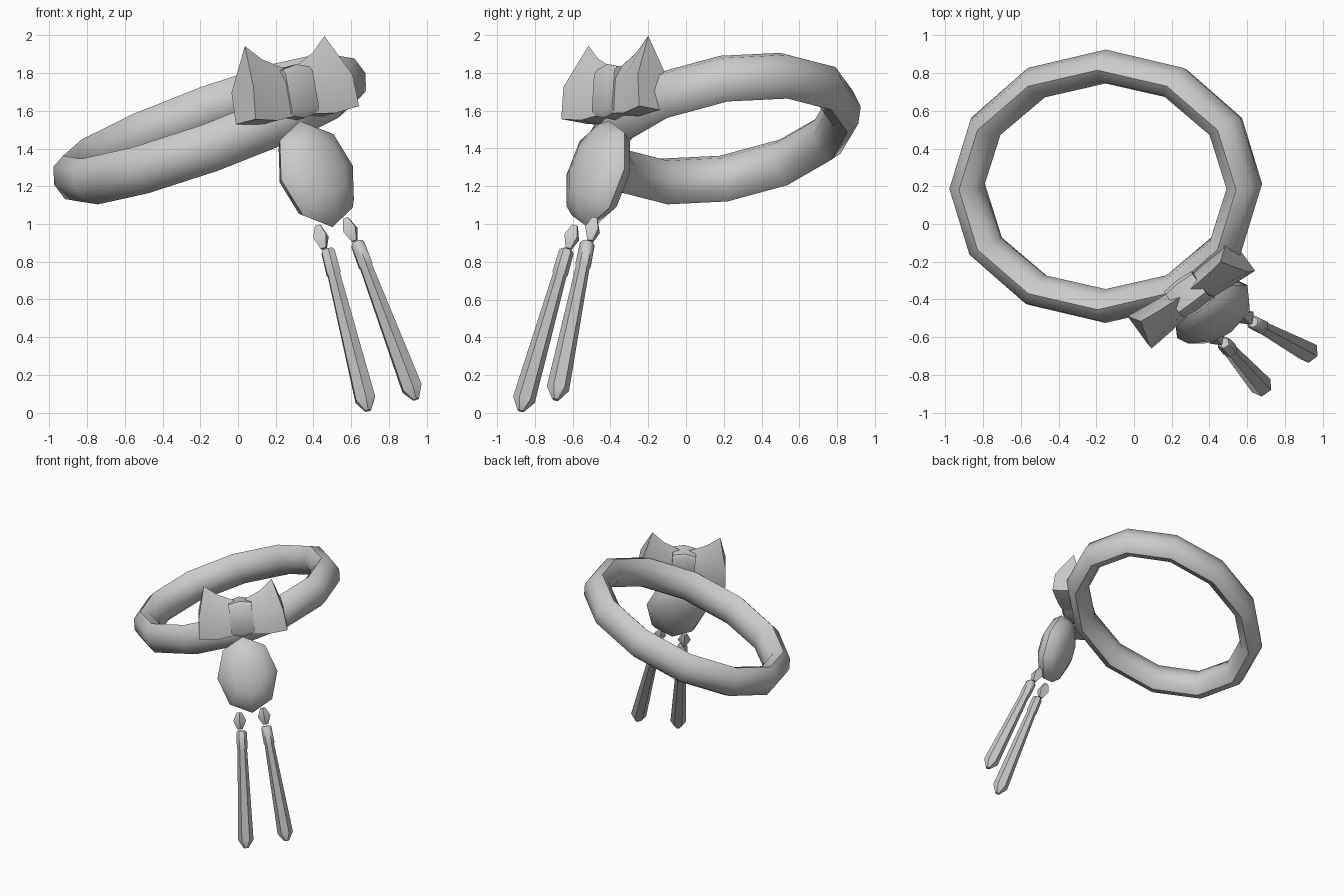
import bpy, bmesh
from math import sin, cos, pi, radians
from mathutils import Vector, Matrix

cube = bpy.data.objects.get("Cube")
if cube:
    bpy.data.objects.remove(cube, do_unlink=True)

grey = bpy.data.materials.new("plain_grey")
grey.use_nodes = True
grey.diffuse_color = (0.6, 0.6, 0.6, 1)
grey.node_tree.nodes["Principled BSDF"].inputs["Base Color"].default_value = (0.6, 0.6, 0.6, 1)

BOW_SIDE = Vector((0.79, 0.6, 0.14))


def frame(origin, up, side=BOW_SIDE):
    """Matrix with z along up, x close to side, y pointing backwards."""
    z = Vector(up).normalized()
    x = (side - z * side.dot(z)).normalized()
    y = z.cross(x)
    m = Matrix((x, y, z)).transposed().to_4x4()
    m.translation = origin
    return m


def finish(name, bm):
    bmesh.ops.recalc_face_normals(bm, faces=bm.faces)
    mesh = bpy.data.meshes.new(name)
    bm.to_mesh(mesh)
    bm.free()
    mesh.materials.append(grey)
    ob = bpy.data.objects.new(name, mesh)
    bpy.context.collection.objects.link(ob)
    bpy.ops.object.select_all(action='DESELECT')
    ob.select_set(True)
    bpy.context.view_layer.objects.active = ob
    bpy.ops.object.shade_smooth_by_angle(angle=radians(50))
    return ob


def loft(name, rings, matrix=Matrix(), loop=False):
    """Skin a row of equal point rings; ends are capped unless it loops."""
    bm = bmesh.new()
    rows = [[bm.verts.new(matrix @ Vector(p)) for p in ring] for ring in rings]
    pairs = list(zip(rows, rows[1:]))
    if loop:
        pairs.append((rows[-1], rows[0]))
    else:
        bm.faces.new(rows[0])
        bm.faces.new(rows[-1])
    count = len(rows[0])
    for lo, hi in pairs:
        for i in range(count):
            j = (i + 1) % count
            bm.faces.new((lo[i], lo[j], hi[j], hi[i]))
    return finish(name, bm)


def lathe(name, profile, sides, matrix):
    rings = [[(r * cos(2 * pi * i / sides), r * sin(2 * pi * i / sides), z)
              for i in range(sides)] for r, z in profile]
    return loft(name, rings, matrix)


# Tilted oval band
centre = Vector((-0.15, 0.2, 1.505))
u, v = Vector((1, 0, 0.36)), Vector((0, 1, 0.16))
n = u.cross(v).normalized()
band = []
for i in range(12):
    t = i * pi / 6
    out = u * cos(t) + v * sin(t)
    mid = centre + u * cos(t) * 0.735 + v * sin(t) * 0.635
    band.append([mid + out * 0.09 * cos(k * pi / 4) + n * 0.13 * sin(k * pi / 4)
                 for k in range(8)])
loft("band", band, loop=True)

# Bow: pinched knot and two flaring wings
bow = frame((0.295, -0.375, 1.695), (-0.17, 0.06, 0.98))


def knot_ring(x, d, h):
    corner = [(d, h * 0.8), (d * 0.75, h), (-d * 0.75, h), (-d, h * 0.8),
              (-d, -h * 0.8), (-d * 0.75, -h), (d * 0.75, -h), (d, -h * 0.8)]
    return [(x, y, z) for y, z in corner]


loft("bow_knot", [knot_ring(-0.09, 0.08, 0.125), knot_ring(0, 0.085, 0.145),
                  knot_ring(0.09, 0.08, 0.125)], bow)

for side, label in ((-1, "right"), (1, "left")):
    inner = [(0, 0, 0.12), (0, 0.06, 0.06), (0, 0.06, -0.12),
             (0, -0.06, -0.12), (0, -0.06, 0.06)]
    middle = [(0.17, 0, 0.2), (0.19, 0.08, 0.06), (0.19, 0.075, -0.14),
              (0.19, -0.075, -0.14), (0.19, -0.08, 0.06)]
    outer = [(0.265, 0, 0.28), (0.33, 0.1, 0.05), (0.345, 0.09, -0.12),
             (0.345, -0.09, -0.12), (0.33, -0.1, 0.05)]
    loft("bow_wing_" + label,
         [[(side * x, y, z) for x, y, z in ring] for ring in (inner, middle, outer)], bow)

# Flattened oval pendant
body = frame((0.415, -0.465, 1.265), (-0.29, 0.19, 0.94))
bm = bmesh.new()
bmesh.ops.create_uvsphere(bm, u_segments=8, v_segments=6, radius=1)
shape = Matrix.Diagonal((0.235, 0.12, 0.3, 1)) @ Matrix.Rotation(pi / 2, 4, 'X')
bm.transform(body @ shape)
finish("pendant", bm)

# Two beads with hanging tassels
hangers = (
    ("right", (0.44, -0.605, 0.93), (0.475, -0.63, 0.865), (0.69, -0.875, 0.01)),
    ("left", (0.595, -0.495, 0.97), (0.63, -0.52, 0.905), (0.945, -0.69, 0.07)),
)
for label, bead, top, tip in hangers:
    top, tip = Vector(top), Vector(tip)
    length = (top - tip).length
    lathe("bead_" + label, [(0.02, -0.065), (0.05, 0), (0.02, 0.065)], 4,
          frame(bead, top - tip))
    profile = [(0.03, 0), (0.04, 0.015), (0.042, 0.15), (0.037, 0.16),
               (0.06, 0.93), (0.018, 1)]
    lathe("tassel_" + label, [(r, -s * length) for r, s in profile], 6,
          frame(top, top - tip))
